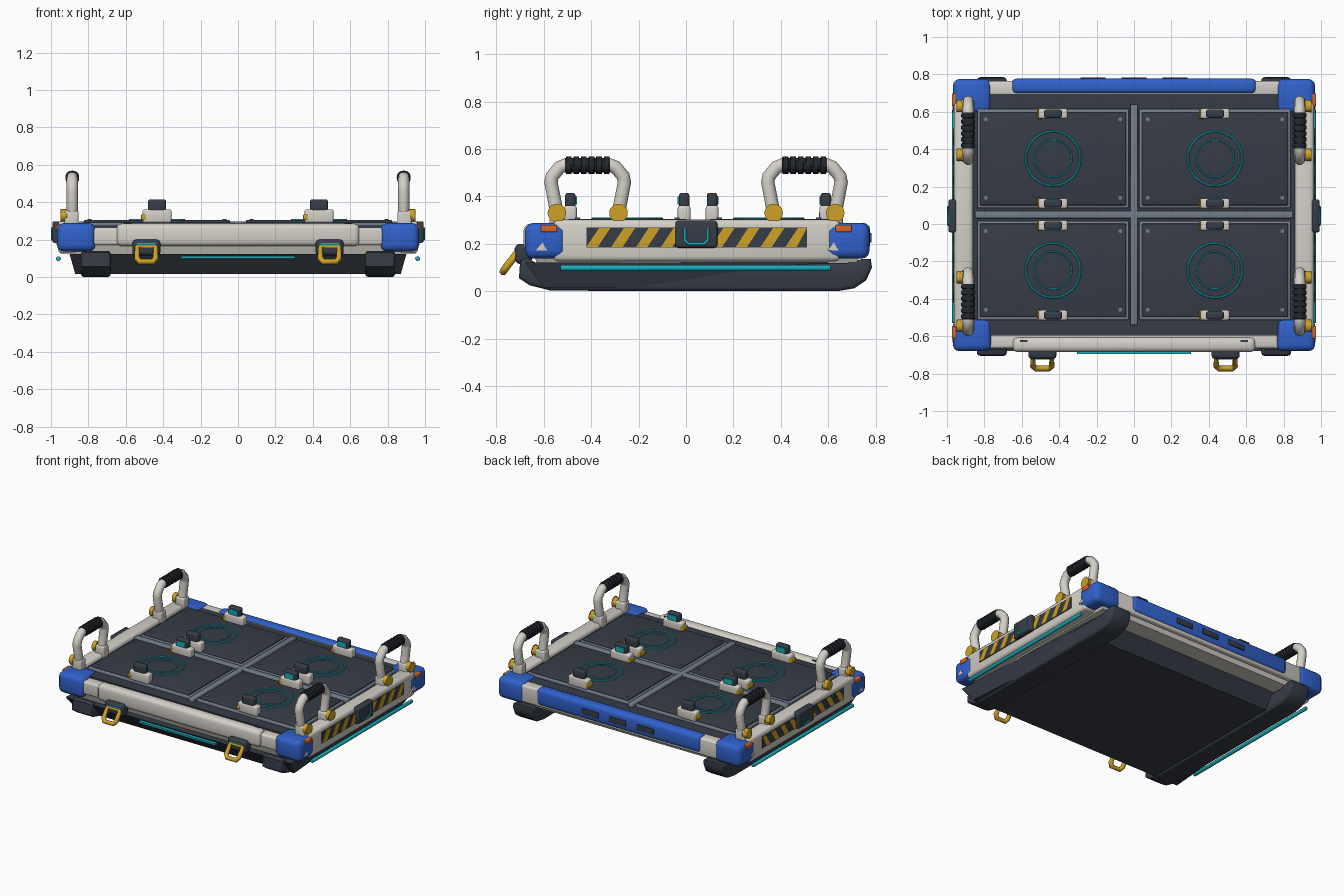
import bpy, bmesh, math
from mathutils import Matrix, Vector

cube = bpy.data.objects.get("Cube")
if cube:
    bpy.data.objects.remove(cube)


def material(name, r, g, b):
    m = bpy.data.materials.new(name)
    m.use_nodes = True
    m.diffuse_color = (r, g, b, 1)
    m.node_tree.nodes["Principled BSDF"].inputs["Base Color"].default_value = (r, g, b, 1)
    return m


LIGHT = material("warm white", 0.66, 0.63, 0.58)
DARK = material("charcoal", 0.038, 0.046, 0.062)
RUBBER = material("black rubber", 0.017, 0.021, 0.028)
STEEL = material("steel grey", 0.17, 0.21, 0.26)
BLUE = material("blue", 0.03, 0.12, 0.6)
YELLOW = material("yellow", 0.62, 0.36, 0.02)
TEAL = material("teal", 0.01, 0.42, 0.5)
ORANGE = material("orange", 0.7, 0.14, 0.02)


def finish(name, bm, mat, bevel=0, seg=3):
    if bevel:
        edges = [e for e in bm.edges if e.calc_face_angle(0) > 0.5]
        bmesh.ops.bevel(bm, geom=edges, offset=bevel, segments=seg, profile=0.5,
                        affect='EDGES', clamp_overlap=True)
    bmesh.ops.recalc_face_normals(bm, faces=bm.faces)
    me = bpy.data.meshes.new(name)
    bm.to_mesh(me)
    bm.free()
    me.materials.append(mat)
    ob = bpy.data.objects.new(name, me)
    bpy.context.collection.objects.link(ob)
    return ob


def box(name, x, y, z, mat, bevel=0, seg=3):
    """Box from (low, high) pairs on each axis."""
    bm = bmesh.new()
    bmesh.ops.create_cube(bm, size=1)
    for v in bm.verts:
        v.co = Vector([(r[0] + r[1]) / 2 + c * abs(r[1] - r[0]) for r, c in zip((x, y, z), v.co)])
    return finish(name, bm, mat, bevel, seg)


def prism(name, profile, x, mat, bevel=0):
    """Outline in y and z, extruded along x."""
    bm = bmesh.new()
    face = bm.faces.new([bm.verts.new((x[0], y, z)) for y, z in profile])
    new = bmesh.ops.extrude_face_region(bm, geom=[face])["geom"]
    for v in new:
        if isinstance(v, bmesh.types.BMVert):
            v.co.x = x[1]
    return finish(name, bm, mat, bevel)


def loft(name, low, high, mat, bevel=0):
    """Solid between two quads of equal vertex order."""
    bm = bmesh.new()
    a, b = [[bm.verts.new(p) for p in ring] for ring in (low, high)]
    bm.faces.new(a[::-1])
    bm.faces.new(b)
    for i in range(4):
        j = (i + 1) % 4
        bm.faces.new((a[i], a[j], b[j], b[i]))
    return finish(name, bm, mat, bevel)


def cylinder(name, centre, radius, length, axis, mat, bevel=0, sides=20):
    bm = bmesh.new()
    bmesh.ops.create_cone(bm, cap_ends=True, segments=sides, radius1=radius, radius2=radius, depth=length)
    turn = Vector((0, 0, 1)).rotation_difference(Vector(axis)).to_matrix().to_4x4()
    bm.transform(Matrix.Translation(centre) @ turn)
    return finish(name, bm, mat, bevel, 2)


def tube(name, points, radius, mat, cyclic=False):
    cu = bpy.data.curves.new(name, 'CURVE')
    cu.dimensions = '3D'
    cu.bevel_depth = radius
    cu.bevel_resolution = 3
    cu.use_fill_caps = True
    sp = cu.splines.new('POLY')
    sp.points.add(len(points) - 1)
    for p, co in zip(sp.points, points):
        p.co = (*co, 1)
    sp.use_cyclic_u = cyclic
    cu.materials.append(mat)
    ob = bpy.data.objects.new(name, cu)
    bpy.context.collection.objects.link(ob)


def ring(name, x, y, z, radius, thickness, mat):
    bpy.ops.mesh.primitive_torus_add(location=(x, y, z), major_radius=radius, minor_radius=thickness,
                                     major_segments=48, minor_segments=6)
    bpy.context.object.name = name
    bpy.context.object.data.materials.append(mat)


def rect(x, y0, y1, z, xb=None):
    xb = xb or x
    return [(-x, y0, z), (x, y0, z), (xb, y1, z), (-xb, y1, z)]


# Underbody, hull and deck
loft("underbody", rect(0.87, -0.63, 0.72, 0.12), rect(0.91, -0.66, 0.755, 0.2), LIGHT)
loft("hull", rect(0.87, -0.6, 0.53, 0.015, 0.78), rect(0.9, -0.68, 0.6, 0.122, 0.83), DARK, 0.012)
box("deck", (-0.87, 0.87), (-0.595, 0.695), (0.15, 0.275), DARK)

# Front and back rails with bumpers
box("front_rail", (-0.82, 0.82), (-0.665, -0.585), (0.17, 0.265), LIGHT, 0.015)
box("back_rail", (-0.82, 0.82), (0.685, 0.765), (0.15, 0.275), LIGHT, 0.015)
box("front_bumper", (-0.65, 0.65), (-0.685, -0.605), (0.165, 0.285), LIGHT, 0.028)
box("back_bumper", (-0.655, 0.655), (0.695, 0.777), (0.165, 0.288), BLUE, 0.028)
for x in (-0.22, 0, 0.22):
    box("back_slot", (x - 0.067, x + 0.067), (0.775, 0.784), (0.205, 0.245), DARK, 0.003)
box("front_light_strip", (-0.305, 0.305), (-0.695, -0.67), (0.099, 0.112), TEAL)

# Deck panels with frames, rings, screws and clamps
box("cross_beam_long", (-0.85, 0.85), (0.03, 0.07), (0.26, 0.298), STEEL, 0.006)
box("cross_beam_short", (-0.02, 0.02), (-0.54, 0.64), (0.26, 0.298), STEEL, 0.006)
for s in (-1, 1):
    cx = 0.433 * s
    for cy, inner in ((0.35, -1), (-0.248, 1)):
        box("panel_frame", (cx - 0.405, cx + 0.405), (cy - 0.265, cy + 0.265), (0.26, 0.292), STEEL, 0.006)
        box("deck_panel", (cx - 0.39, cx + 0.39), (cy - 0.25, cy + 0.25), (0.27, 0.305), DARK, 0.006)
        for radius, thick in ((0.145, 0.006), (0.1, 0.004)):
            ring("light_ring", cx, cy, 0.306, radius, thick, TEAL)
        for dx in (-0.36, 0.36):
            for dy in (-0.21, 0.21):
                cylinder("screw", (cx + dx, cy + dy, 0.306), 0.011, 0.008, (0, 0, 1), STEEL, sides=8)
        for d in (-1, 1):
            y = cy + d * 0.24
            box("clamp_base", (cx - 0.078, cx + 0.078), (y - 0.027, y + 0.027), (0.29, 0.362), LIGHT, 0.012)
            box("clamp_jaw", (cx - 0.048, cx + 0.048), (y - 0.022, y + 0.022), (0.345, 0.415), DARK, 0.012)
            ty = y - d * 0.023
            box("clamp_light", (cx - 0.035, cx + 0.035), (ty - 0.004, ty + 0.004), (0.365, 0.4), TEAL)
            box("clamp_latch", (cx - 0.085, cx - 0.06), (y - 0.028, y + 0.028), (0.305, 0.335), YELLOW, 0.005)

skid_profile = [(-0.57, 0.002), (0.64, 0), (0.71, 0.012), (0.76, 0.045), (0.785, 0.1), (0.78, 0.135),
                (0.74, 0.135), (0.68, 0.118), (-0.63, 0.118), (-0.67, 0.14), (-0.7, 0.13),
                (-0.705, 0.055), (-0.66, 0.025)]

for s in (-1, 1):
    def across(a, b):
        return tuple(sorted((a * s, b * s)))

    # Skids and side light rods
    prism("skid", skid_profile, across(0.68, 0.84), DARK, 0.018)
    cylinder("side_light_rod", (0.96 * s, 0.04, 0.098), 0.013, 1.14, (0, 1, 0), TEAL, 0.003, 12)

    # Side rail with hazard stripes
    box("side_rail", across(0.86, 0.962), (-0.56, 0.65), (0.125, 0.302), LIGHT, 0.022)
    box("hazard_plate", across(0.95, 0.966), (-0.42, 0.51), (0.185, 0.268), DARK)
    for i in range(9):
        y = -0.42 + i * 0.105
        low, high = 0.187, 0.266
        stripe = [(y, low), (y + 0.048, low), (min(y + 0.1, 0.51), high), (min(y + 0.052, 0.505), high)]
        prism("hazard_stripe", stripe, across(0.96, 0.969), YELLOW)

    # Centre side pad with a teal bracket
    box("side_pad", across(0.94, 0.993), (-0.045, 0.132), (0.183, 0.298), DARK, 0.012)
    bracket = [(-0.005, 0.265), (-0.005, 0.215), (0.01, 0.2), (0.077, 0.2), (0.092, 0.215), (0.092, 0.265)]
    tube("side_bracket", [(0.993 * s, y, z) for y, z in bracket], 0.006, TEAL)

    # Corner guards with lamps and arrow plates
    for y0, y1, lamp, arrow in ((-0.68, -0.505, -0.578, -0.61), (0.59, 0.775, 0.665, 0.62)):
        box("corner_guard", across(0.762, 0.968), (y0, y1), (0.137, 0.288), BLUE, 0.035)
        box("corner_lamp", across(0.93, 0.974), (lamp - 0.034, lamp + 0.034), (0.25, 0.28), ORANGE, 0.005)
        prism("arrow_plate", [(arrow - 0.024, 0.172), (arrow + 0.024, 0.172), (arrow + 0.004, 0.206)],
              across(0.962, 0.971), LIGHT)

    # Fold-up handles
    hx = 0.886 * s
    for cy in (-0.415, 0.5):
        half = [(0.13, 0.33), (0.155, 0.46), (0.15, 0.485), (0.118, 0.523), (0.095, 0.532)]
        path = [(hx, cy - d, z) for d, z in half] + [(hx, cy + d, z) for d, z in half[::-1]]
        tube("handle_bar", path, 0.03, LIGHT)
        cylinder("handle_grip", (hx, cy, 0.532), 0.031, 0.19, (0, 1, 0), RUBBER)
        for i in range(6):
            cylinder("grip_rib", (hx, cy - 0.08 + i * 0.032, 0.532), 0.037, 0.024, (0, 1, 0), RUBBER, 0.005)
        for d in (-0.13, 0.13):
            box("handle_mount", across(0.852, 0.928), (cy + d - 0.032, cy + d + 0.032), (0.27, 0.355), LIGHT, 0.012)
            cylinder("handle_pivot", (0.932 * s, cy + d, 0.33), 0.033, 0.036, (1, 0, 0), YELLOW, 0.006)

    # Tow hooks
    tx = 0.49 * s
    box("hook_mount", (tx - 0.075, tx + 0.075), (-0.722, -0.65), (0.115, 0.2), DARK, 0.02)
    box("hook_light", (tx - 0.05, tx + 0.05), (-0.724, -0.71), (0.172, 0.182), TEAL)
    loop = [(-0.05, -0.712, 0.162), (-0.05, -0.76, 0.1), (-0.035, -0.772, 0.082)]
    hook = loop + [(-x, y, z) for x, y, z in loop[::-1]]
    tube("tow_hook", [(tx + x, y, z) for x, y, z in hook], 0.016, YELLOW, True)
    box("bumper_slot", across(0.57, 0.61), (-0.63, -0.62), (0.28, 0.288), DARK)

# Smooth rounded surfaces, keep hard edges
bpy.ops.object.select_all(action='DESELECT')
for ob in bpy.context.collection.objects:
    if ob.type == 'MESH':
        ob.select_set(True)
        bpy.context.view_layer.objects.active = ob
bpy.ops.object.shade_smooth_by_angle(angle=math.radians(35))
